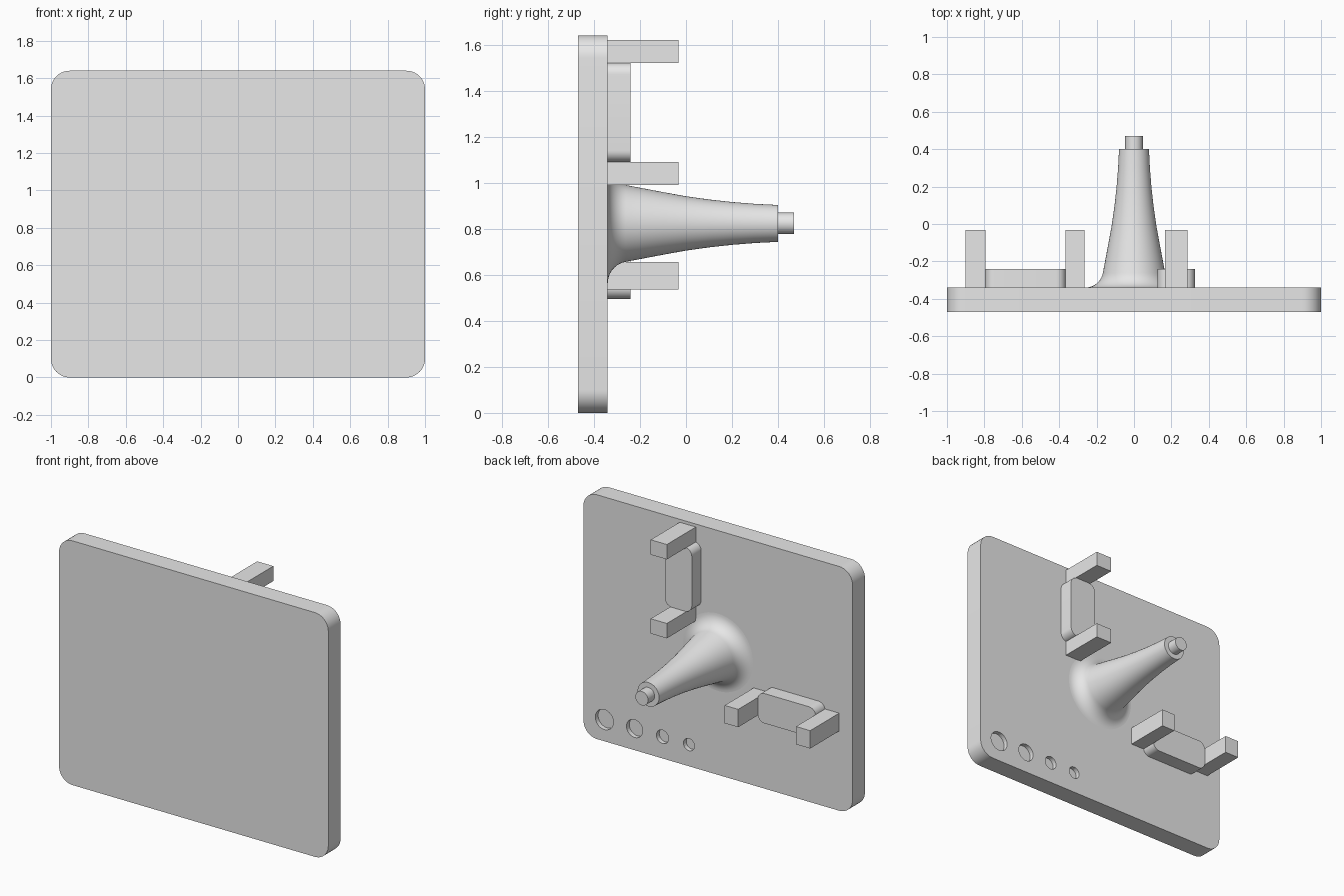
import bpy, bmesh
from math import sin, cos, pi, radians
from mathutils import Matrix

cube = bpy.data.objects.get("Cube")
if cube:
    bpy.data.objects.remove(cube, do_unlink=True)

grey = bpy.data.materials.new("plain_grey")
grey.use_nodes = True
grey.diffuse_color = (0.8, 0.8, 0.8, 1)
grey.node_tree.nodes["Principled BSDF"].inputs["Base Color"].default_value = (0.8, 0.8, 0.8, 1)

FRONT, BACK = -0.47, -0.34   # plate faces
MID_Z = 0.823                # height of the stem axis


def finish(bm, name):
    bmesh.ops.recalc_face_normals(bm, faces=bm.faces)
    mesh = bpy.data.meshes.new(name)
    bm.to_mesh(mesh)
    bm.free()
    mesh.materials.append(grey)
    obj = bpy.data.objects.new(name, mesh)
    bpy.context.collection.objects.link(obj)
    return obj


def smooth(obj):
    bpy.ops.object.select_all(action='DESELECT')
    obj.select_set(True)
    bpy.context.view_layer.objects.active = obj
    bpy.ops.object.shade_smooth_by_angle(angle=radians(30))


def slab(name, x0, x1, z0, z1, y0, y1, radius=0, steps=10):
    """Upright rectangle with optional round corners, extruded along y."""
    bm = bmesh.new()
    if radius:
        corners = [(x1 - radius, z1 - radius), (x0 + radius, z1 - radius),
                   (x0 + radius, z0 + radius), (x1 - radius, z0 + radius)]
        outline = []
        for q, (cx, cz) in enumerate(corners):
            for i in range(steps + 1):
                a = (q + i / steps) * pi / 2
                outline.append((cx + radius * cos(a), cz + radius * sin(a)))
    else:
        outline = [(x0, z0), (x1, z0), (x1, z1), (x0, z1)]
    face = bm.faces.new([bm.verts.new((x, y0, z)) for x, z in outline])
    ext = bmesh.ops.extrude_face_region(bm, geom=[face], use_keep_orig=True)
    moved = [v for v in ext["geom"] if isinstance(v, bmesh.types.BMVert)]
    bmesh.ops.translate(bm, verts=moved, vec=(0, y1 - y0, 0))
    obj = finish(bm, name)
    if radius:
        smooth(obj)
    return obj


def lathe(name, profile, segments=64):
    """Turn (radius, y) points around the stem axis and cap both ends."""
    bm = bmesh.new()
    rings = [[bm.verts.new((r * cos(2 * pi * i / segments), y,
                            MID_Z + r * sin(2 * pi * i / segments)))
              for i in range(segments)] for r, y in profile]
    for a, b in zip(rings, rings[1:]):
        for i in range(segments):
            j = (i + 1) % segments
            bm.faces.new((a[i], a[j], b[j], b[i]))
    bm.faces.new(rings[0])
    bm.faces.new(rings[-1])
    obj = finish(bm, name)
    smooth(obj)
    return obj


# Main plate with a row of shallow round recesses in its back
plate = slab("back_plate", -1, 1, 0, 1.64, FRONT, BACK, 0.1)
bm = bmesh.new()
for x, r in ((0.845, 0.067), (0.62, 0.06), (0.413, 0.045), (0.216, 0.041)):
    place = Matrix.Translation((x, BACK, 0.145)) @ Matrix.Rotation(pi / 2, 4, 'X')
    bmesh.ops.create_cone(bm, cap_ends=True, segments=32, radius1=r, radius2=r,
                          depth=0.06, matrix=place)
cutter = finish(bm, "recess_cutter")
cutter.hide_render = True
cut = plate.modifiers.new("recesses", 'BOOLEAN')
cut.operation = 'DIFFERENCE'
cut.solver = 'EXACT'
cut.object = cutter
bpy.context.view_layer.objects.active = plate
bpy.ops.object.modifier_apply(modifier=cut.name)
bpy.data.objects.remove(cutter, do_unlink=True)
smooth(plate)

# Tapered stem with a flared foot, and the pin on its end
foot = [(0.26 - 0.095 * sin(t), BACK + 0.095 * (1 - cos(t)))
        for t in (radians(80) * i / 10 for i in range(11))]
taper = [(0.155, -0.2), (0.136, -0.1), (0.118, 0), (0.104, 0.1),
         (0.093, 0.2), (0.085, 0.3), (0.08, 0.4)]
lathe("stem", foot + taper)
lathe("stem_pin", [(0.047, 0.38), (0.047, 0.47)], 32)

# Two holders: a rounded pad between a pair of square arms
PAD_Y, ARM_Y = -0.24, -0.032
slab("upright_holder_pad", 0.125, 0.325, 1.09, 1.52, BACK, PAD_Y, 0.05)
slab("upright_holder_top_arm", 0.165, 0.285, 1.52, 1.62, BACK, ARM_Y)
slab("upright_holder_bottom_arm", 0.165, 0.285, 0.99, 1.09, BACK, ARM_Y)
slab("level_holder_pad", -0.795, -0.365, 0.495, 0.695, BACK, PAD_Y, 0.05)
slab("level_holder_right_arm", -0.9, -0.795, 0.535, 0.655, BACK, ARM_Y)
slab("level_holder_left_arm", -0.365, -0.265, 0.535, 0.655, BACK, ARM_Y)
